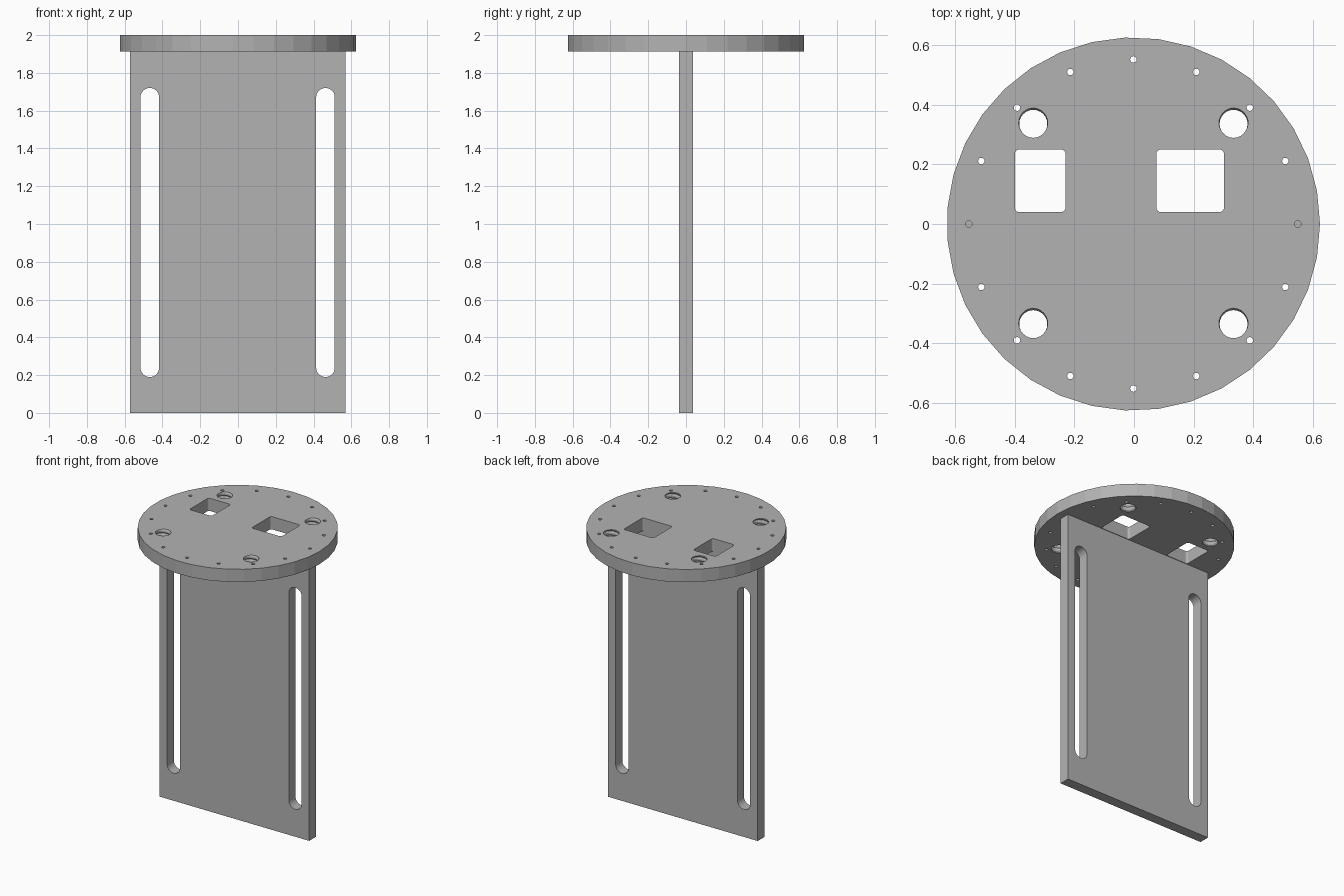
import bpy, bmesh, math

if "Cube" in bpy.data.objects:
    bpy.data.objects.remove(bpy.data.objects["Cube"])

TAU = 2 * math.pi
CX = -0.002                      # shared axis of disc and plate
Z0, Z1 = 1.912, 2.0              # disc bottom and top

grey = bpy.data.materials.new("grey")
grey.diffuse_color = (0.45, 0.45, 0.45, 1)
grey.use_nodes = True
grey.node_tree.nodes["Principled BSDF"].inputs["Base Color"].default_value = grey.diffuse_color


def circle(cx, cy, r, n):
    return [(cx + r * math.cos(TAU * i / n), cy + r * math.sin(TAU * i / n)) for i in range(n)]


def rounded_rect(x0, x1, y0, y1, r, n=6):
    pts = []
    for k, (cx, cy) in enumerate([(x1 - r, y1 - r), (x0 + r, y1 - r), (x0 + r, y0 + r), (x1 - r, y0 + r)]):
        for i in range(n + 1):
            a = (k + i / n) * math.pi / 2
            pts.append((cx + r * math.cos(a), cy + r * math.sin(a)))
    return pts


def loft(bm, rings):
    """Skin a stack of equal closed rings and cap both ends."""
    rows = [[bm.verts.new(p) for p in ring] for ring in rings]
    n = len(rows[0])
    for a, b in zip(rows, rows[1:]):
        for i in range(n):
            j = (i + 1) % n
            bm.faces.new((a[i], a[j], b[j], b[i]))
    bm.faces.new(rows[0][::-1])
    bm.faces.new(rows[-1])


def prism(bm, outline, lo, hi, upright=False):
    """Extrude an outline along z, or along y when upright."""
    if upright:
        loft(bm, [[(x, y, z) for x, z in outline] for y in (lo, hi)])
    else:
        loft(bm, [[(x, y, z) for x, y in outline] for z in (lo, hi)])


def thread(bm, cx, cy, r, depth, pitch, n=24, steps=10):
    """Cutter for a round hole with a helical groove."""
    rings = []
    lo, hi = Z0 - 0.023, Z1 + 0.021
    count = int((hi - lo) / pitch * steps)
    for k in range(count + 1):
        z = lo + (hi - lo) * k / count
        ring = []
        for i in range(n):
            t = (z / pitch - i / n + 0.1) % 1
            rr = r + depth * max(0, 1 - abs(t - 0.5) * 3)
            a = TAU * i / n
            ring.append((cx + rr * math.cos(a), cy + rr * math.sin(a), z))
        rings.append(ring)
    loft(bm, rings)


def make(name, bm):
    bmesh.ops.recalc_face_normals(bm, faces=bm.faces)
    me = bpy.data.meshes.new(name)
    bm.to_mesh(me)
    bm.free()
    me.materials.append(grey)
    ob = bpy.data.objects.new(name, me)
    bpy.context.collection.objects.link(ob)
    return ob


def cut(ob, cutter):
    cutter.hide_render = True
    mod = ob.modifiers.new("holes", 'BOOLEAN')
    mod.operation, mod.solver, mod.object = 'DIFFERENCE', 'EXACT', cutter
    bpy.context.view_layer.objects.active = ob
    bpy.ops.object.modifier_apply(modifier=mod.name)
    bpy.data.objects.remove(cutter)


# Round top disc
bm = bmesh.new()
prism(bm, circle(CX, 0, 0.626, 35), Z0, Z1)
disc = make("top_disc", bm)

# Disc openings: bolt ring, threaded holes, two cable windows
bm = bmesh.new()
for x, y in circle(CX, 0, 0.552, 16):
    prism(bm, circle(x, y, 0.011, 12), Z0 - 0.05, Z1 + 0.05)
for sx in (-1, 1):
    for sy in (-1, 1):
        thread(bm, CX + sx * 0.336, sy * 0.336, 0.047, 0.007, 0.03)
for x0, x1 in ((-0.40, -0.23), (0.075, 0.302)):
    prism(bm, rounded_rect(x0, x1, 0.04, 0.25, 0.015), Z0 - 0.05, Z1 + 0.05)
cut(disc, make("disc_cutter", bm))

# Upright plate
bm = bmesh.new()
prism(bm, [(CX - 0.571, 0), (CX + 0.571, 0), (CX + 0.571, Z0), (CX - 0.571, Z0)], -0.036, 0.036, True)
plate = make("upright_plate", bm)

# Long rounded slots
bm = bmesh.new()
for s in (-1, 1):
    c = CX + s * 0.465
    prism(bm, rounded_rect(c - 0.049, c + 0.049, 0.19, 1.72, 0.0485, 8), -0.1, 0.1, True)
cut(plate, make("slot_cutter", bm))
